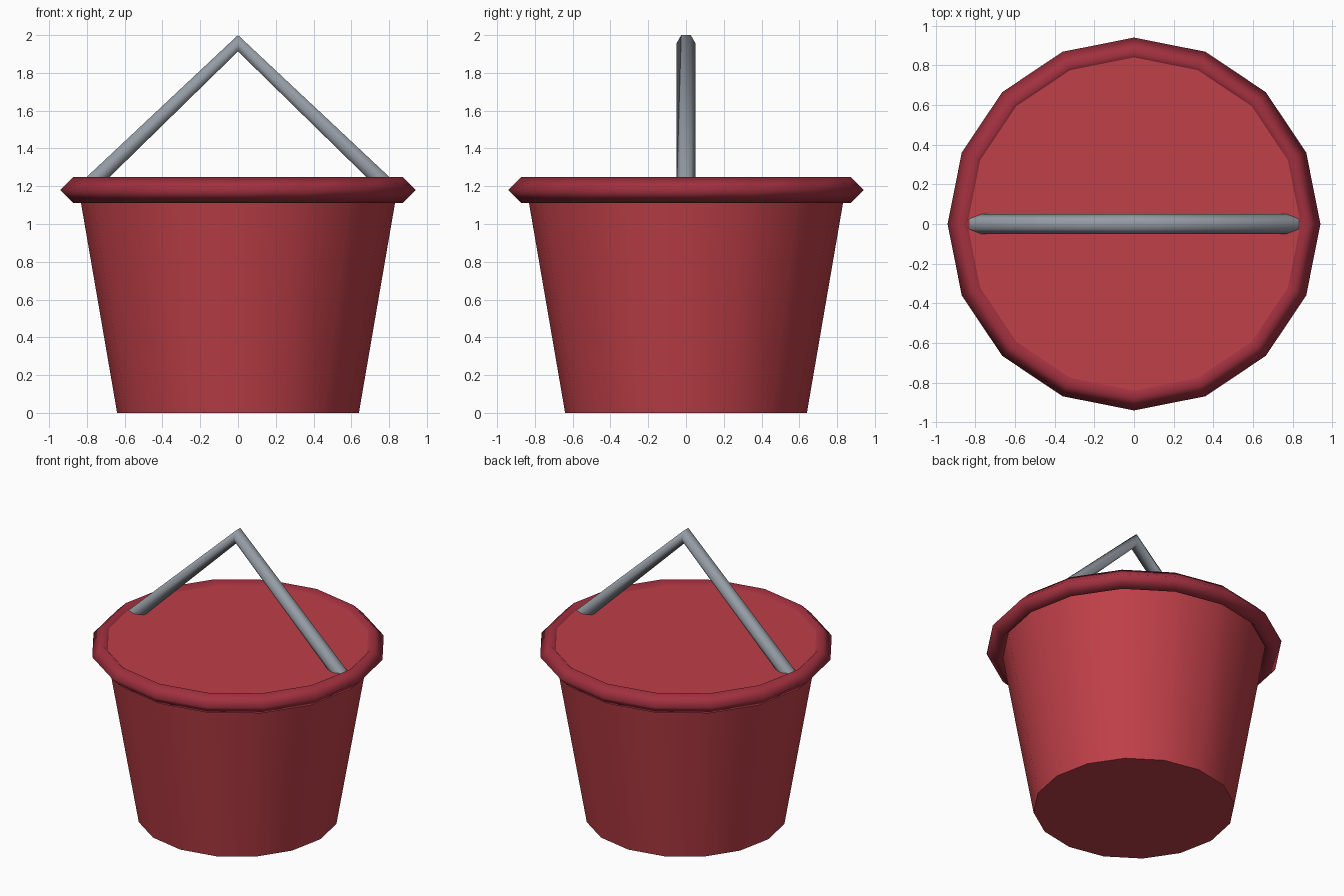
import bpy, bmesh
from math import sin, cos, pi
from mathutils import Vector

if "Cube" in bpy.data.objects:
    bpy.data.objects.remove(bpy.data.objects["Cube"])

SIDES = 16


def material(name, color):
    m = bpy.data.materials.new(name)
    m.diffuse_color = (*color, 1)
    m.use_nodes = True
    m.node_tree.nodes["Principled BSDF"].inputs["Base Color"].default_value = m.diffuse_color
    return m


red = material("red", (0.52, 0.05, 0.065))
dark_red = material("dark_red", (0.36, 0.03, 0.05))
steel = material("steel", (0.30, 0.33, 0.37))

# Tapered solid body, closed at both ends
bpy.ops.mesh.primitive_cone_add(vertices=SIDES, radius1=0.64, radius2=0.85,
                                depth=1.22, location=(0, 0, 0.61))
body = bpy.context.object
body.name = "bucket_body"
body.data.materials.append(red)
bpy.ops.object.shade_smooth_by_angle(angle=pi / 4)

# Rim with a diamond cross-section
bpy.ops.mesh.primitive_torus_add(major_segments=SIDES, minor_segments=4,
                                 major_radius=0.87, minor_radius=0.07,
                                 location=(0, 0, 1.18))
rim = bpy.context.object
rim.name = "rim"
rim.data.materials.append(dark_red)
bpy.ops.object.shade_smooth()

# Bent handle: hexagonal rod swept through three points, ends sunk in the body
path = [Vector((-0.82, 0, 1.172)), Vector((0, 0, 1.957)), Vector((0.82, 0, 1.172))]
bm = bmesh.new()
rings = []
for i, p in enumerate(path):
    t = (path[min(i + 1, 2)] - path[max(i - 1, 0)]).normalized()
    up = Vector((-t.z, 0, t.x))
    rings.append([bm.verts.new(p + 0.05 * (Vector((0, cos(a), 0)) + up * sin(a)))
                  for a in (k * pi / 3 for k in range(6))])
for r0, r1 in zip(rings, rings[1:]):
    for k in range(6):
        bm.faces.new((r0[k], r0[(k + 1) % 6], r1[(k + 1) % 6], r1[k]))
bm.faces.new(rings[0])
bm.faces.new(rings[-1])
bmesh.ops.recalc_face_normals(bm, faces=bm.faces)
mesh = bpy.data.meshes.new("handle")
bm.to_mesh(mesh)
bm.free()
mesh.materials.append(steel)
handle = bpy.data.objects.new("handle", mesh)
bpy.context.collection.objects.link(handle)
bpy.ops.object.select_all(action='DESELECT')
handle.select_set(True)
bpy.context.view_layer.objects.active = handle
bpy.ops.object.shade_smooth_by_angle(angle=1.2)
